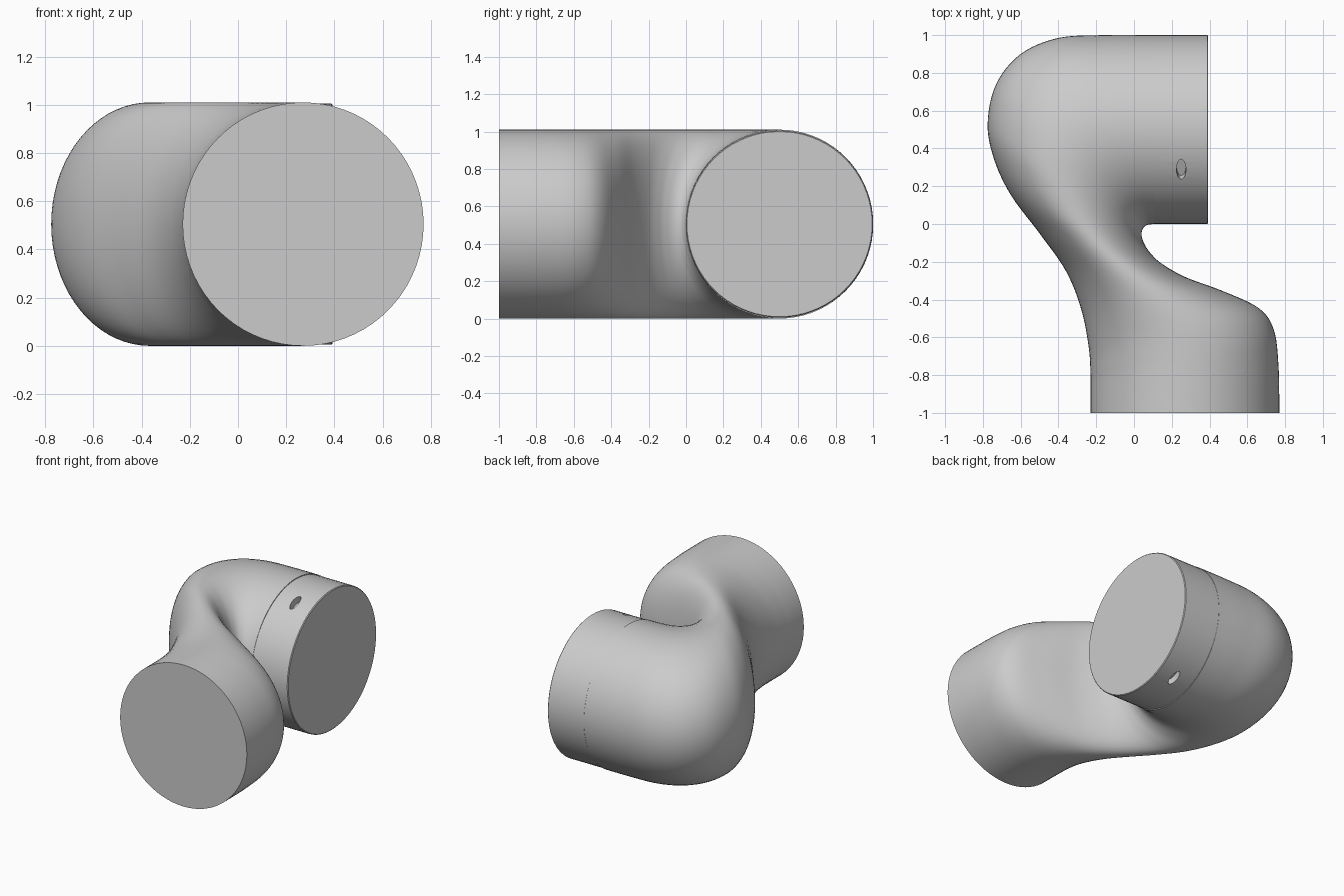
import bpy, bmesh, math
from mathutils import Vector, Matrix

cube = bpy.data.objects.get("Cube")
if cube:
    bpy.data.objects.remove(cube, do_unlink=True)

MID = 0.505      # height of the pipe axis
SIDES = 72

grey = bpy.data.materials.new("plain grey")
grey.use_nodes = True
colour = (0.6, 0.6, 0.6, 1)
grey.diffuse_color = colour
grey.node_tree.nodes["Principled BSDF"].inputs["Base Color"].default_value = colour


def finish(bm, name):
    bmesh.ops.recalc_face_normals(bm, faces=bm.faces)
    mesh = bpy.data.meshes.new(name)
    bm.to_mesh(mesh)
    bm.free()
    obj = bpy.data.objects.new(name, mesh)
    bpy.context.collection.objects.link(obj)
    mesh.materials.append(grey)
    return obj


def smooth(obj, degrees):
    bpy.ops.object.select_all(action='DESELECT')
    obj.select_set(True)
    bpy.context.view_layer.objects.active = obj
    bpy.ops.object.shade_smooth_by_angle(angle=math.radians(degrees))


def loft(name, sections):
    """Skin upright ellipses; each is (outer point, inner point, half height)."""
    bm = bmesh.new()
    rings = []
    for outer, inner, tall in sections:
        centre, half = (outer + inner) / 2, (outer - inner) / 2
        ring = []
        for i in range(SIDES):
            a = math.tau * i / SIDES
            p = centre + half * math.cos(a)
            ring.append(bm.verts.new((p.x, p.y, MID + tall * math.sin(a))))
        rings.append(ring)
    for r, s in zip(rings, rings[1:]):
        for i in range(SIDES):
            j = (i + 1) % SIDES
            bm.faces.new((r[i], r[j], s[j], s[i]))
    bm.faces.new(rings[0])
    bm.faces.new(rings[-1])
    return finish(bm, name)


def spline(points, steps):
    """Smooth path through all the points."""
    pts = [2 * points[0] - points[1]] + points + [2 * points[-1] - points[-2]]
    path = []
    for a, b, c, d in zip(pts, pts[1:], pts[2:], pts[3:]):
        for k in range(steps):
            t = k / steps
            path.append(b + (c - a) * t / 2 + (a - 2.5 * b + 2 * c - d / 2) * t * t
                        + (1.5 * (b - c) + (d - a) / 2) * t ** 3)
    return path + [points[-1]]


# Bent pipe body: outer x, y and inner x, y of each section
bends = [
    (0.105, 1, 0.105, 0), (-0.15, 1, 0.07, -0.005),
    (-0.4, 0.985, 0.05, -0.02), (-0.6, 0.9, 0.043, -0.035),
    (-0.73, 0.74, 0.04, -0.05), (-0.775, 0.53, 0.043, -0.075),
    (-0.74, 0.34, 0.055, -0.105), (-0.65, 0.15, 0.08, -0.145),
    (-0.5, -0.05, 0.14, -0.205), (-0.36, -0.25, 0.27, -0.28),
    (-0.28, -0.45, 0.47, -0.355), (-0.24, -0.65, 0.66, -0.445),
    (-0.23, -0.8, 0.74, -0.56), (-0.23, -0.89, 0.765, -0.75),
    (-0.23, -1, 0.77, -1),
]
outer = spline([Vector(b[:2]) for b in bends], 6)
inner = spline([Vector(b[2:]) for b in bends], 6)
body = loft("pipe_body", [(o, i, MID) for o, i in zip(outer, inner)])
smooth(body, 50)

# End collar with softened rims
collar = loft("end_collar", [
    (Vector((x, 0.5 + r)), Vector((x, 0.5 - r)), r)
    for x, r in ((0.1, 0.494), (0.106, 0.5), (0.388, 0.5), (0.393, 0.495))])

# Two opposite oval sockets cut into the collar
for side in (1, -1):
    bm = bmesh.new()
    turn = Matrix.Rotation(math.radians(25), 4, 'X')
    place = (Matrix.Translation((0.25, 0.5, MID)) @ turn
             @ Matrix.Translation((0, 0, side * 0.5)))
    bmesh.ops.create_cone(bm, cap_ends=True, segments=32, radius1=1, radius2=1,
                          depth=0.1, matrix=place @ Matrix.Diagonal((0.025, 0.058, 1, 1)))
    cutter = finish(bm, "socket_cutter")
    cutter.hide_render = True
    cut = collar.modifiers.new("socket", 'BOOLEAN')
    cut.operation, cut.solver, cut.object = 'DIFFERENCE', 'EXACT', cutter
    bpy.context.view_layer.objects.active = collar
    bpy.ops.object.modifier_apply(modifier=cut.name)
    bpy.data.objects.remove(cutter, do_unlink=True)
smooth(collar, 30)
